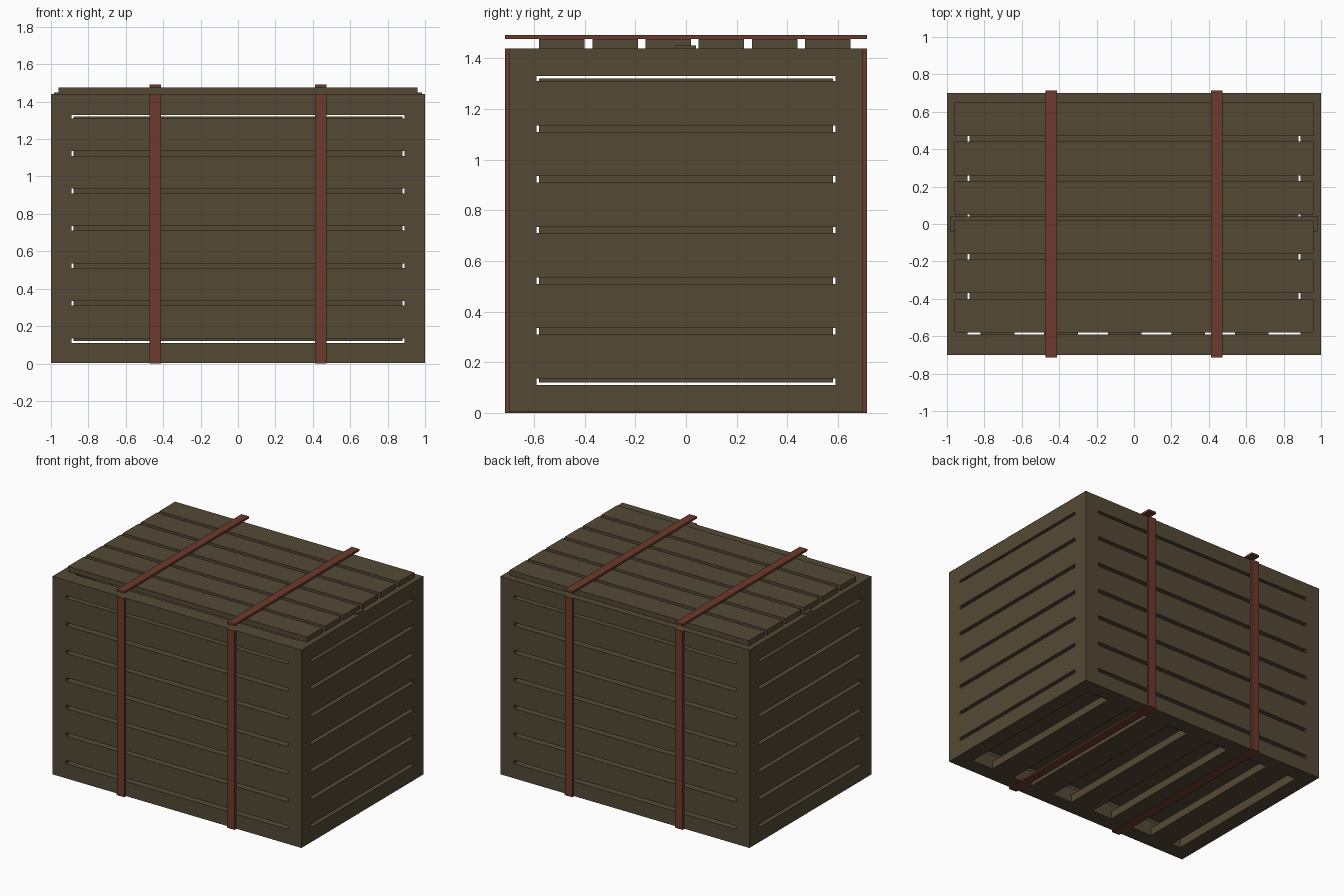
import bpy

if "Cube" in bpy.data.objects:
    bpy.data.objects.remove(bpy.data.objects["Cube"])


def material(name, rgb):
    m = bpy.data.materials.new(name)
    m.diffuse_color = (*rgb, 1.0)
    m.use_nodes = True
    m.node_tree.nodes["Principled BSDF"].inputs["Base Color"].default_value = m.diffuse_color
    return m


WOOD = material("olive brown wood", (0.088, 0.066, 0.035))
STRAP = material("rust red strap", (0.152, 0.042, 0.025))


def box(name, x, y, z, mat=WOOD):
    """Axis aligned box from (min, max) ranges."""
    verts = [(a, b, c) for a in x for b in y for c in z]
    faces = [(0, 1, 3, 2), (4, 6, 7, 5), (0, 4, 5, 1),
             (2, 3, 7, 6), (0, 2, 6, 4), (1, 5, 7, 3)]
    mesh = bpy.data.meshes.new(name)
    mesh.from_pydata(verts, [], faces)
    mesh.materials.append(mat)
    ob = bpy.data.objects.new(name, mesh)
    bpy.context.collection.objects.link(ob)
    return ob


def side(s, inner, outer):
    return (inner, outer) if s > 0 else (-outer, -inner)


X, Y, BASE, TOP = 1.0, 0.7, 0.004, 1.44   # outer size of the crate
B = 0.11                                  # frame beam thickness
XI, YI = X - B, Y - B
T = 0.05                                  # plank thickness

# Frame: corner posts and horizontal rails
for sx in (-1, 1):
    for sy in (-1, 1):
        box("corner_post", side(sx, XI, X), side(sy, YI, Y), (BASE, TOP))
for z in ((BASE, B), (TOP - B, TOP)):
    for s in (-1, 1):
        box("long_rail", (-XI, XI), side(s, YI, Y), z)
        box("short_rail", side(s, XI, X), (-YI, YI), z)

# Wall planks, flush with the frame, with narrow slots between them
for i in range(6):
    z = (0.135 + 0.2 * i, 0.31 + 0.2 * i)
    for s in (-1, 1):
        box("long_wall_plank", (-XI, XI), side(s, Y - T, Y), z)
        box("short_wall_plank", side(s, X - T, X), (-YI, YI), z)

# Floor planks
for i in range(5):
    x = -0.82 + 0.34 * i
    box("floor_plank", (x, x + 0.18), (-YI, YI), (BASE, 0.06))

# Inner case filling the crate
box("inner_case", (-0.88, 0.88), (-0.58, 0.58), (0.12, 1.32))

# Lid support beam and lid planks
box("lid_support", (-0.985, 0.985), (-0.04, 0.04), (1.37, 1.45))
for i in range(6):
    y = -0.58 + 0.21 * i
    box("lid_plank", (-0.96, 0.96), (y, y + 0.18), (TOP, 1.477))

# Straps around the crate
for s in (-1, 1):
    x = side(s, 0.412, 0.473)
    box("top_strap", x, (-0.715, 0.715), (1.477, 1.492), STRAP)
    box("bottom_strap", x, (-0.715, 0.715), (0.0, 0.012), STRAP)
    for sy in (-1, 1):
        box("side_strap", x, side(sy, 0.695, 0.714), (0.012, TOP), STRAP)
